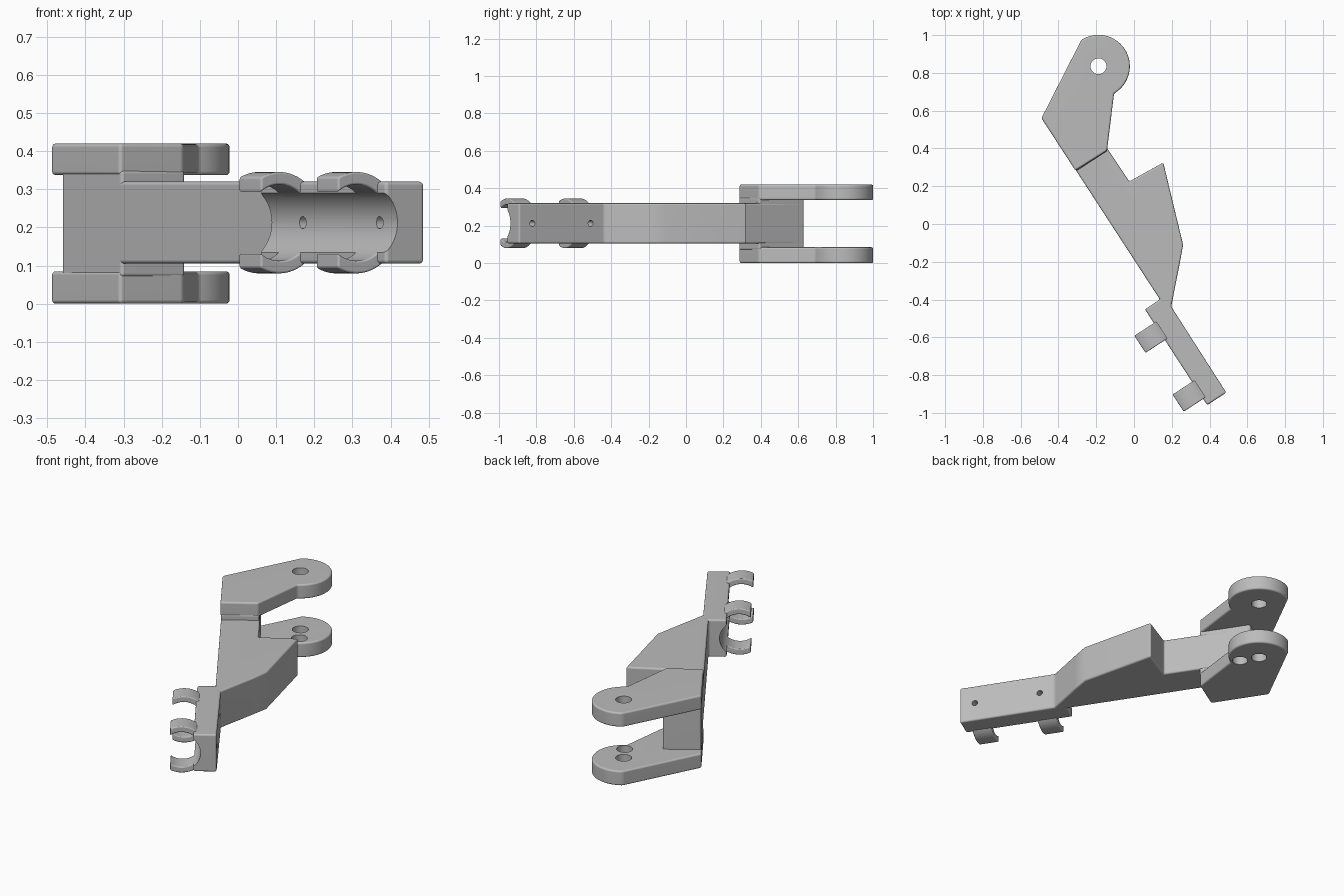
import bpy
import bmesh
from math import atan2, cos, pi, radians, sin
from mathutils import Matrix, Vector

if "Cube" in bpy.data.objects:
    bpy.data.objects.remove(bpy.data.objects["Cube"])

grey = bpy.data.materials.new("plain grey")
grey.use_nodes = True
grey.diffuse_color = (0.5, 0.5, 0.5, 1)
grey.node_tree.nodes["Principled BSDF"].inputs["Base Color"].default_value = (0.5, 0.5, 0.5, 1)

# Local frame: s runs along the arm, t across it
ALONG = Vector((0.545, -0.838, 0)).normalized()
ACROSS = Vector((-ALONG.y, ALONG.x, 0))
MID = 0.2125


def arm_point(s, t, z=0):
    return ALONG * s + ACROSS * t + Vector((0, 0, z))


def prism(name, points, sweep):
    """Extrude a closed outline along a vector."""
    bm = bmesh.new()
    face = bm.faces.new([bm.verts.new(p) for p in points])
    ext = bmesh.ops.extrude_face_region(bm, geom=[face])
    bmesh.ops.translate(bm, vec=sweep, verts=[v for v in ext["geom"] if isinstance(v, bmesh.types.BMVert)])
    bmesh.ops.recalc_face_normals(bm, faces=bm.faces)
    mesh = bpy.data.meshes.new(name)
    bm.to_mesh(mesh)
    bm.free()
    mesh.materials.append(grey)
    obj = bpy.data.objects.new(name, mesh)
    bpy.context.collection.objects.link(obj)
    return obj


def slab(name, outline, low, high):
    return prism(name, [Vector((p[0], p[1], low)) for p in outline], Vector((0, 0, high - low)))


def rod(name, start, end, radius, sides=48):
    """Round cutter between two points."""
    axis = end - start
    turn = axis.to_track_quat("Z", "Y").to_matrix()
    ring = [start + turn @ Vector((cos(2 * pi * i / sides), sin(2 * pi * i / sides), 0)) * radius
            for i in range(sides)]
    return prism(name, ring, axis)


def finish(obj, width, cutters=()):
    """Round the edges, cut the holes and smooth the shading."""
    bevel = obj.modifiers.new("rounded edges", "BEVEL")
    bevel.width = width
    bevel.segments = 4
    bevel.limit_method = "ANGLE"
    bevel.angle_limit = radians(25)
    for cutter in cutters:
        cut = obj.modifiers.new("cut", "BOOLEAN")
        cut.operation = "DIFFERENCE"
        cut.solver = "EXACT"
        cut.object = cutter
    bpy.ops.object.select_all(action="DESELECT")
    obj.select_set(True)
    bpy.context.view_layer.objects.active = obj
    bpy.ops.object.convert(target="MESH")
    bpy.ops.object.shade_smooth_by_angle(angle=radians(35))
    weighted = obj.modifiers.new("even shading", "WEIGHTED_NORMAL")
    weighted.keep_sharp = True
    for cutter in cutters:
        bpy.data.objects.remove(cutter)


# Arm with its side wedge and the narrow rail at the front
arm_outline = [arm_point(-0.69, -0.103), arm_point(0.41, -0.103), arm_point(0.41, -0.198),
               arm_point(1.015, -0.198), arm_point(1.015, -0.077), (0.197, -0.437),
               (0.242, -0.21), (0.26, -0.11), (0.155, 0.325), (-0.025, 0.225),
               arm_point(-0.69, 0.097)]
arm = slab("arm", arm_outline, 0.105, 0.32)

# Pipe trough and screw holes in the rail
PIPE_T, PIPE_R = -0.261, 0.1
cutters = [rod("trough_cutter", arm_point(0.3, PIPE_T, MID), arm_point(1.2, PIPE_T, MID), PIPE_R, 64)]
for s in (0.56, 0.93):
    cutters.append(rod("screw_cutter", arm_point(s, -0.3, MID), arm_point(s, 0.1, MID), 0.016, 24))
finish(arm, 0.01, cutters)

# Web that spreads to meet both fork plates
web = slab("fork_web", [arm_point(-0.69, -0.103), arm_point(-0.402, -0.103),
                        arm_point(-0.402, 0.097), arm_point(-0.69, 0.097)], 0.07, 0.35)
finish(web, 0.01)

# Fork plates with a round pivot end
PIVOT, PIVOT_R = Vector((-0.188, 0.835)), 0.166
first = atan2(0.69 - PIVOT.y, -0.105 - PIVOT.x)
last = atan2(0.975 - PIVOT.y, -0.28 - PIVOT.x)
STEPS = 36
fork_outline = [(-0.49, 0.56), (-0.31, 0.283), (-0.143, 0.388)]
for i in range(STEPS + 1):
    a = first + (last - first) * i / STEPS
    fork_outline.append((PIVOT.x + PIVOT_R * cos(a), PIVOT.y + PIVOT_R * sin(a)))

for name, low, high in (("lower_fork_plate", 0.0, 0.085), ("upper_fork_plate", 0.337, 0.42)):
    holes = [PIVOT]
    if low == 0:
        holes.append(Vector((-0.13, 0.743)))
    plate = slab(name, fork_outline, low, high)
    finish(plate, 0.01, [rod("pivot_cutter", Vector((h.x, h.y, low - 0.1)),
                             Vector((h.x, h.y, high + 0.1)), 0.042) for h in holes])

# Clip fingers: ring sections above and below the pipe, with flat-cut tips
OUTER_R = 0.133


def ring_edge(radius, t_from, t_to, side, steps=14):
    points = []
    for i in range(steps + 1):
        t = t_from + (t_to - t_from) * i / steps
        points.append((t, MID + side * (radius ** 2 - (t - PIPE_T) ** 2) ** 0.5))
    return points


for place, s in (("rear", 0.497), ("front", 0.868)):
    for level, side in (("upper", 1), ("lower", -1)):
        section = (ring_edge(OUTER_R, -0.321, -0.175, side)
                   + ring_edge(PIPE_R, -0.185, -0.321, side))
        clip = prism(f"{place}_{level}_clip", [arm_point(s, t, z) for t, z in section], ALONG * 0.108)
        finish(clip, 0.006)
